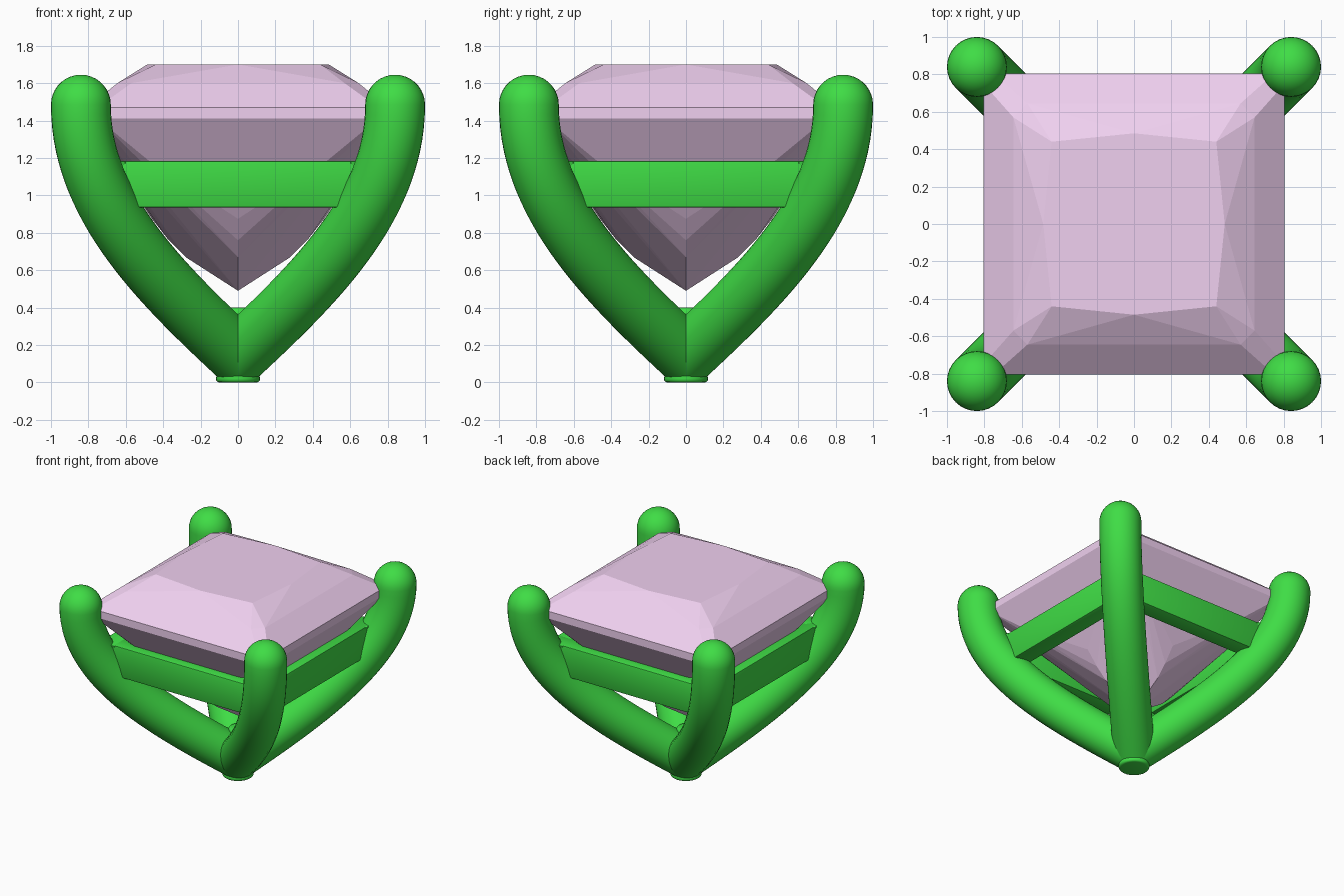
import bpy, bmesh, math
from mathutils import Vector

if "Cube" in bpy.data.objects:
    bpy.data.objects.remove(bpy.data.objects["Cube"])

R = 0.16  # prong radius


def material(name, rgb):
    m = bpy.data.materials.new(name)
    m.diffuse_color = (*rgb, 1)
    m.use_nodes = True
    m.node_tree.nodes["Principled BSDF"].inputs["Base Color"].default_value = m.diffuse_color
    return m


GREEN = material("green_metal", (0.05, 0.72, 0.06))
PINK = material("pink_stone", (0.87, 0.63, 0.87))


def finish(bm, name, mat, smooth=None):
    bmesh.ops.recalc_face_normals(bm, faces=bm.faces)
    me = bpy.data.meshes.new(name)
    bm.to_mesh(me)
    bm.free()
    ob = bpy.data.objects.new(name, me)
    bpy.context.collection.objects.link(ob)
    me.materials.append(mat)
    if smooth:
        bpy.ops.object.select_all(action='DESELECT')
        ob.select_set(True)
        bpy.context.view_layer.objects.active = ob
        bpy.ops.object.shade_smooth_by_angle(angle=math.radians(smooth))
    return ob


def bezier(t, pts):
    a, b, c, d = pts
    s = 1 - t
    return a*s**3 + b*3*s*s*t + c*3*s*t*t + d*t**3


def prong(name, sx, sy, sides=32, steps=28):
    """Tube swept outwards along a diagonal, ending in a round tip."""
    ctrl = [Vector((x*sx, x*sy, z)) for x, z in
            ((0, 0.145), (0.46, 0.57), (0.84, 0.97), (0.84, 1.485))]
    path = [bezier(i/steps, ctrl) for i in range(steps + 1)]
    side = Vector((-sy, sx, 0)).normalized()
    stations = []
    for i, p in enumerate(path):
        t = (path[min(i+1, steps)] - path[max(i-1, 0)]).normalized()
        if i == steps:
            t = Vector((0, 0, 1))
        stations.append((p, t, R))
    for k in range(1, 9):
        a = k/9*math.pi/2
        stations.append((path[-1] + Vector((0, 0, R*math.sin(a))), Vector((0, 0, 1)), R*math.cos(a)))
    bm = bmesh.new()
    rings = []
    for p, t, r in stations:
        up = t.cross(side)
        rings.append([bm.verts.new(p + side*r*math.cos(j*math.tau/sides) + up*r*math.sin(j*math.tau/sides))
                      for j in range(sides)])
    for a, b in zip(rings, rings[1:]):
        for j in range(sides):
            k = (j+1) % sides
            bm.faces.new((a[j], a[k], b[k], b[j]))
    bm.faces.new(rings[0])
    tip = bm.verts.new(path[-1] + Vector((0, 0, R)))
    for j in range(sides):
        bm.faces.new((rings[-1][j], rings[-1][(j+1) % sides], tip))
    return finish(bm, name, GREEN, 40)


# Four corner prongs
for name, sx, sy in (("front_left", -1, -1), ("front_right", 1, -1),
                     ("back_left", -1, 1), ("back_right", 1, 1)):
    prong("prong_" + name, sx, sy)

# Hub where the prongs meet
bm = bmesh.new()
bmesh.ops.create_cone(bm, cap_ends=True, segments=32, radius1=0.12, radius2=0.07, depth=0.4)
bmesh.ops.translate(bm, verts=bm.verts, vec=(0, 0, 0.2))
rim = [e for e in bm.edges if abs(e.verts[0].co.z - e.verts[1].co.z) < 1e-4]
bmesh.ops.bevel(bm, geom=rim, offset=0.02, segments=3, affect='EDGES', profile=0.5)
finish(bm, "base_hub", GREEN, 40)

# Four rails between neighbouring prongs
for i, name in enumerate(("front", "right", "back", "left")):
    bm = bmesh.new()
    bmesh.ops.create_cube(bm, size=1)
    for v in bm.verts:
        half = 0.75 if v.co.z > 0 else 0.64
        v.co = Vector((math.copysign(half, v.co.x), -0.67 + v.co.y*0.14, 1.06 + v.co.z*0.25))
    bmesh.ops.bevel(bm, geom=bm.edges[:], offset=0.01, segments=2, affect='EDGES', profile=0.5)
    finish(bm, "rail_" + name, GREEN, 40).rotation_euler.z = i*math.pi/2

# Faceted square-cut stone: hull of one set of points repeated by symmetry
seeds = [(0.805, 0.75, 1.47), (0.805, 0.75, 1.41),               # girdle
         (0.645, 0.57, 1.60), (0.44, 0.44, 1.70), (0.485, 0, 1.70),  # crown, table
         (0.66, 0.47, 1.18), (0.46, 0, 0.875), (0.37, 0, 0.76),
         (0.28, 0, 0.67), (0, 0, 0.49)]                          # pavilion
pts = {(p*sx, q*sy, z) for x, y, z in seeds for p, q in ((x, y), (y, x))
       for sx in (1, -1) for sy in (1, -1)}
bm = bmesh.new()
for p in sorted(pts):
    bm.verts.new(p)
bmesh.ops.remove_doubles(bm, verts=bm.verts, dist=1e-4)
bmesh.ops.convex_hull(bm, input=bm.verts[:])
bmesh.ops.dissolve_limit(bm, angle_limit=0.01, verts=bm.verts, edges=bm.edges)
finish(bm, "gemstone", PINK)
